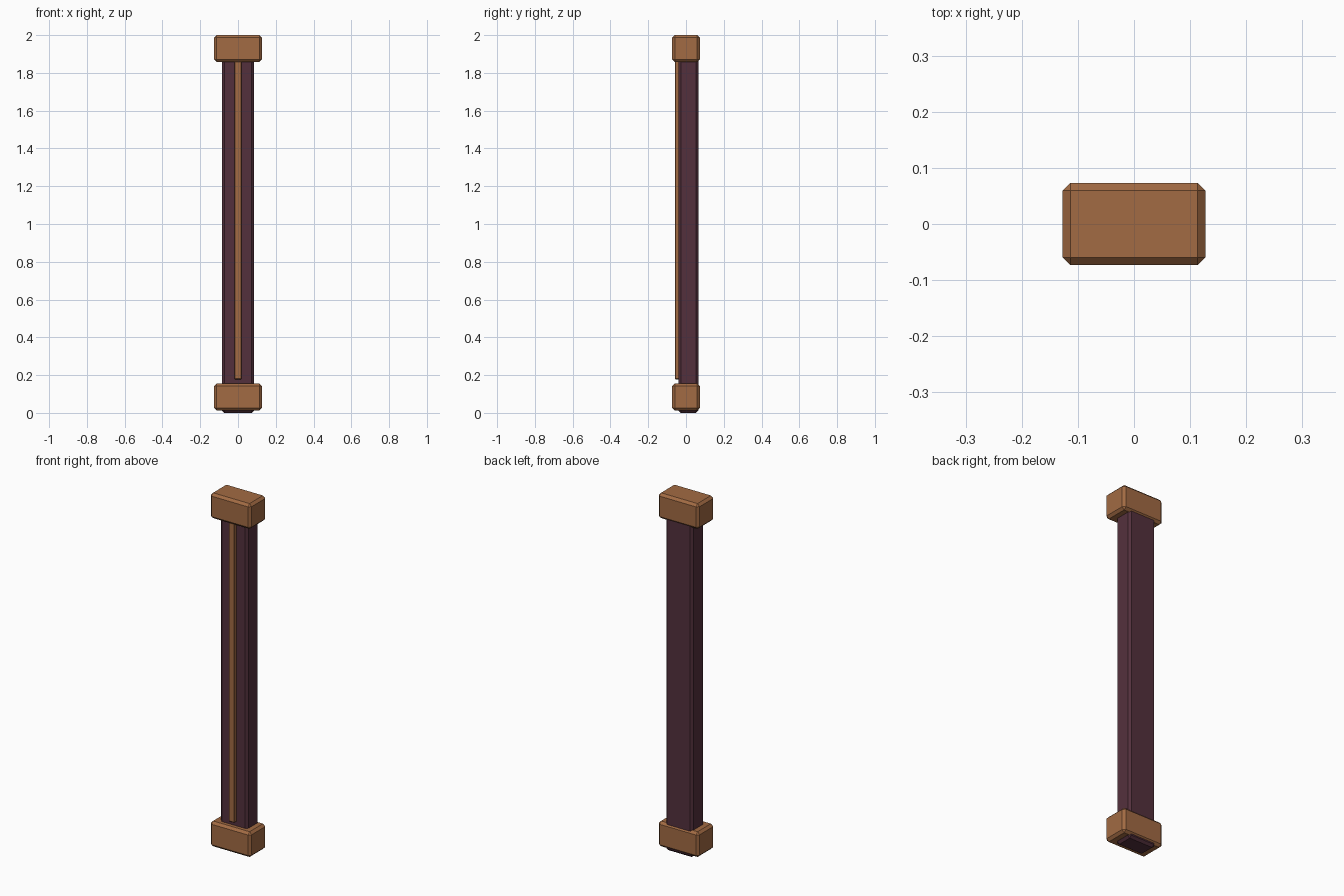
import bpy
import bmesh

if "Cube" in bpy.data.objects:
    bpy.data.objects.remove(bpy.data.objects["Cube"], do_unlink=True)


def make_material(name, rgb):
    mat = bpy.data.materials.new(name)
    mat.use_nodes = True
    color = (*rgb, 1.0)
    mat.diffuse_color = color
    mat.node_tree.nodes["Principled BSDF"].inputs["Base Color"].default_value = color
    return mat


def chamfered_box(name, low, high, chamfer, mat):
    """Axis-aligned box between two corners, with flat chamfers on all edges."""
    bm = bmesh.new()
    bmesh.ops.create_cube(bm, size=1)
    for v in bm.verts:
        for i in range(3):
            v.co[i] = high[i] if v.co[i] > 0 else low[i]
    if chamfer:
        bmesh.ops.bevel(bm, geom=bm.edges[:], offset=chamfer, segments=1,
                        affect='EDGES', clamp_overlap=True)
    mesh = bpy.data.meshes.new(name)
    bm.to_mesh(mesh)
    bm.free()
    mesh.materials.append(mat)
    obj = bpy.data.objects.new(name, mesh)
    bpy.context.scene.collection.objects.link(obj)
    return obj


copper = make_material("copper brown", (0.36, 0.145, 0.056))
plum = make_material("dark plum", (0.088, 0.030, 0.046))

# Main shaft, poking slightly out below the bottom cap
chamfered_box("shaft", (-0.085, -0.04, 0), (0.085, 0.066, 1.95), 0.0125, plum)

# Caps around both ends of the shaft
for name, base in (("bottom_cap", 0.013), ("top_cap", 1.858)):
    chamfered_box(name, (-0.127, -0.073, base), (0.127, 0.073, base + 0.142),
                  0.0135, copper)

# Thin raised strip down the front
chamfered_box("front_strip", (-0.018, -0.058, 0.178), (0.018, -0.03, 1.88), 0.003, copper)
